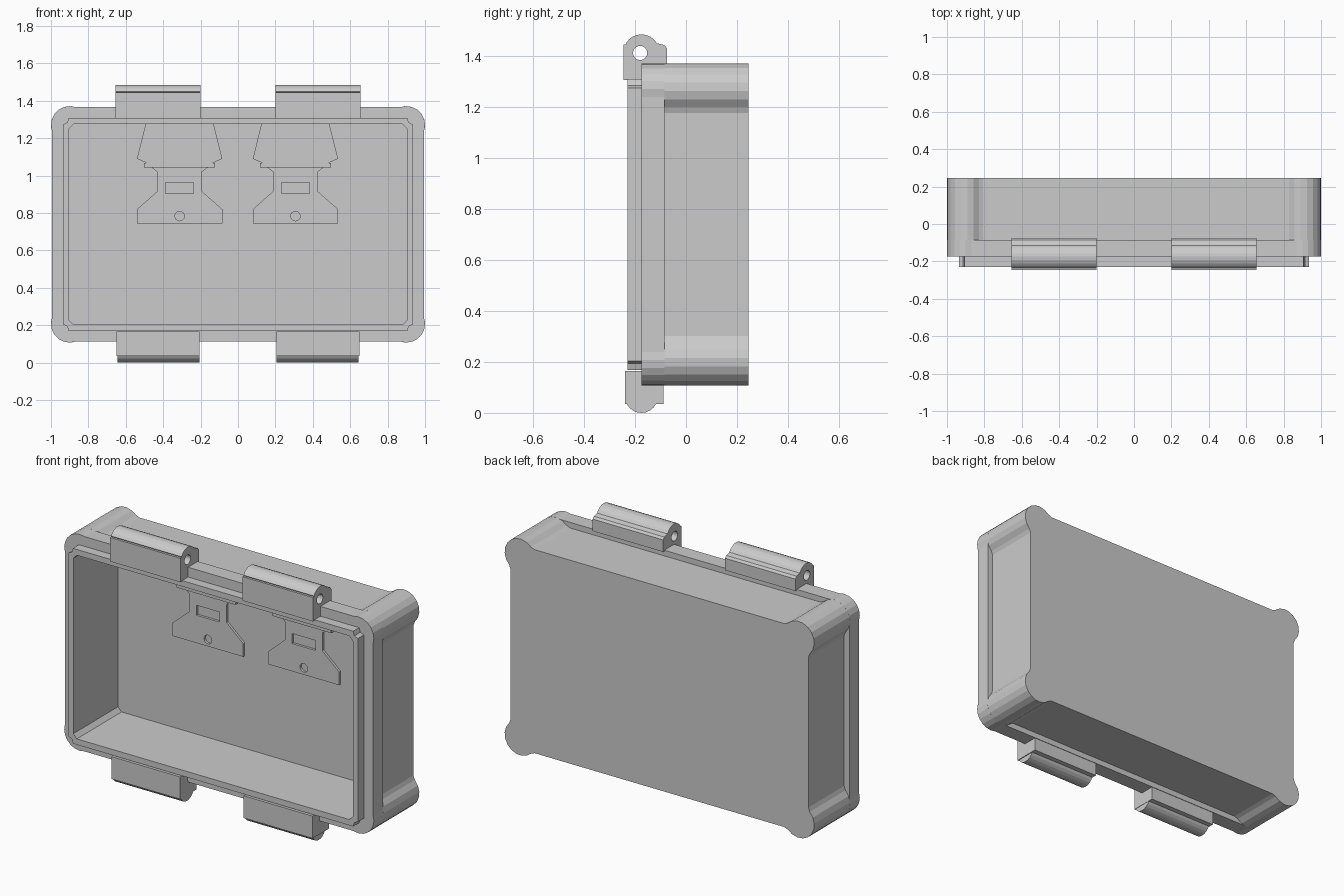
import bpy, bmesh
from math import sin, cos, radians

if "Cube" in bpy.data.objects:
    bpy.data.objects.remove(bpy.data.objects["Cube"])

CZ = 0.739  # height of the case centre


def prism(name, pts, axis, a, b):
    """Extrude a profile: (x,z) along y, or (y,z) along x."""
    bm = bmesh.new()
    put = (lambda p, d: (p[0], d, p[1])) if axis == 'Y' else (lambda p, d: (d, p[0], p[1]))
    lo = [bm.verts.new(put(p, a)) for p in pts]
    hi = [bm.verts.new(put(p, b)) for p in pts]
    bm.faces.new(lo)
    bm.faces.new(hi)
    n = len(pts)
    for i in range(n):
        j = (i + 1) % n
        bm.faces.new((lo[i], lo[j], hi[j], hi[i]))
    bmesh.ops.recalc_face_normals(bm, faces=bm.faces)
    me = bpy.data.meshes.new(name)
    bm.to_mesh(me)
    bm.free()
    ob = bpy.data.objects.new(name, me)
    bpy.context.collection.objects.link(ob)
    return ob


def cut(ob, cutter):
    m = ob.modifiers.new("cut", 'BOOLEAN')
    m.operation, m.solver, m.object = 'DIFFERENCE', 'EXACT', cutter
    bpy.context.view_layer.objects.active = ob
    bpy.ops.object.modifier_apply(modifier=m.name)


def arc(cx, cz, r, a0, a1, n):
    return [(cx + r * cos(radians(a0 + (a1 - a0) * i / n)),
             cz + r * sin(radians(a0 + (a1 - a0) * i / n))) for i in range(n + 1)]


def four(corner):
    """Repeat an upper right corner (relative to the centre) in all quadrants."""
    out = []
    for sx, sz in ((1, 1), (-1, 1), (-1, -1), (1, -1)):
        c = corner if sx * sz > 0 else corner[::-1]
        out += [(sx * x, CZ + sz * z) for x, z in c]
    return out


def circle(cx, cz, r, n=16):
    return arc(cx, cz, r, 0, 360, n)[:-1]


# Case: lobed shell (small fillet beside each lobe), rim, and lip with notched corners
lobe = [(0.962, 0.438)] + arc(0.9, 0.532, 0.1, -45, 135, 9) + [(0.806, 0.594)]
shell = prism("case_shell", four(lobe), 'Y', -0.085, 0.245)
rim = prism("front_rim", four(arc(0.9, 0.532, 0.1, -18, 108, 7)), 'Y', -0.175, -0.085)
lip = prism("seal_lip", four([(0.935, 0.535), (0.913, 0.545), (0.905, 0.57)]), 'Y', -0.23, -0.175)

# Hollow interior
cavity = prism("cavity_cutter", four([(0.903, 0.512), (0.88, 0.536)]), 'Y', -0.3, 0.182)
cavity.hide_render = True
for part in (shell, rim, lip):
    cut(part, cavity)
bpy.data.objects.remove(cavity)

# Hinge barrels on top and latch hooks underneath
pin = prism("pin_cutter", circle(-0.18, 1.412, 0.028), 'X', -2, 2)
pin.hide_render = True
hinge = [(-0.175, 1.305), (-0.245, 1.305), (-0.245, 1.445), (-0.232, 1.445)]
hinge += arc(-0.175, 1.415, 0.07, 150, 30, 8)
hinge += [(-0.085, 1.443), (-0.075, 1.43), (-0.075, 1.36), (-0.175, 1.36)]
hook_top = [(-0.24, 0.165), (-0.24, 0.035), (-0.088, 0.035), (-0.088, 0.118),
            (-0.175, 0.118), (-0.175, 0.165)]
hook_low = arc(-0.175, 0.065, 0.065, 205, 335, 8)
for side, s in (("right", 1), ("left", -1)):
    h = prism("hinge_" + side, hinge, 'X', s * 0.2, s * 0.655)
    cut(h, pin)
    prism("latch_hook_" + side, hook_top, 'X', s * 0.205, s * 0.65)
    prism("latch_roll_" + side, hook_low, 'X', s * 0.207, s * 0.645)
bpy.data.objects.remove(pin)


def sym(half, cx):
    return [(cx + x, z) for x, z in half] + [(cx - x, z) for x, z in half[::-1]]


# Brackets on the inner back wall
for side, cx in (("right", 0.307), ("left", -0.312)):
    prism("bracket_hood_" + side, sym([(0.182, 1.275), (0.228, 1.09), (0.178, 1.068)], cx),
          'Y', 0.155, 0.182)
    prism("bracket_ledge_" + side, sym([(0.19, 1.068), (0.19, 1.043)], cx), 'Y', 0.15, 0.182)
    plate = prism("bracket_plate_" + side,
                  sym([(0.15, 1.043), (0.12, 1.02), (0.12, 0.915), (0.228, 0.82), (0.228, 0.743)], cx),
                  'Y', 0.168, 0.182)
    for hole in (sym([(0.075, 0.963), (0.075, 0.905)], cx), circle(cx, 0.783, 0.025)):
        cutter = prism("hole_cutter", hole, 'Y', 0.1, 0.2)
        cutter.hide_render = True
        cut(plate, cutter)
        bpy.data.objects.remove(cutter)
